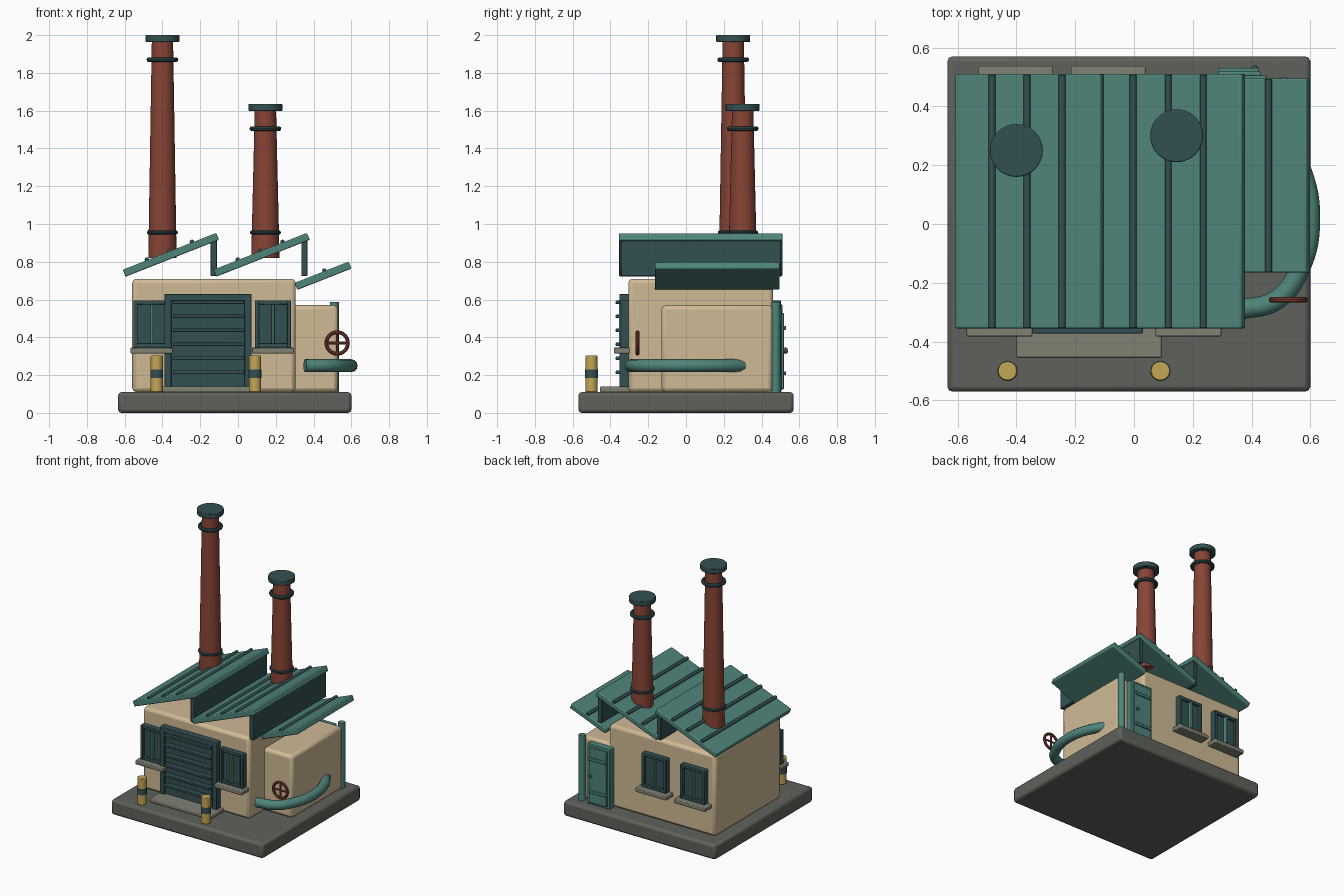
import bpy, math
from mathutils import Vector

if "Cube" in bpy.data.objects:
    bpy.data.objects.remove(bpy.data.objects["Cube"])


def material(name, rgb):
    lin = [((c / 255 + 0.055) / 1.055) ** 2.4 for c in rgb] + [1]
    m = bpy.data.materials.new(name)
    m.use_nodes = True
    m.diffuse_color = lin
    m.node_tree.nodes["Principled BSDF"].inputs["Base Color"].default_value = lin
    return m


CREAM = material("cream plaster", (208, 186, 150))
TEAL = material("teal metal", (78, 132, 122))
DARK = material("dark teal", (52, 80, 82))
BRICK = material("red brick", (136, 68, 54))
SLAB = material("dark concrete", (94, 98, 91))
STONE = material("pale concrete", (128, 130, 116))
YELLOW = material("yellow paint", (196, 166, 86))


def finish(ob, name, mat, bevel=0, segments=2):
    ob.name = name
    ob.data.materials.append(mat)
    if bevel:
        mod = ob.modifiers.new("rounded edges", 'BEVEL')
        mod.width, mod.segments = bevel, segments
    bpy.ops.object.shade_smooth_by_angle(angle=math.radians(35))
    return ob


def box(name, x, y, z, mat, bevel=0.004):
    """Box from (min, max) pairs."""
    spans = (x, y, z)
    bpy.ops.mesh.primitive_cube_add(size=1, location=[(a + b) / 2 for a, b in spans])
    ob = bpy.context.object
    ob.scale = [abs(b - a) for a, b in spans]
    bpy.ops.object.transform_apply(location=False, rotation=False, scale=True)
    return finish(ob, name, mat, bevel)


def cone(name, x, y, z0, z1, r0, r1, mat, bevel=0):
    bpy.ops.mesh.primitive_cone_add(vertices=32, radius1=r0, radius2=r1, depth=z1 - z0,
                                    location=(x, y, (z0 + z1) / 2))
    return finish(bpy.context.object, name, mat, bevel)


def ring(name, loc, radius, tube, mat, rot=(0, 0, 0)):
    bpy.ops.mesh.primitive_torus_add(major_radius=radius, minor_radius=tube, major_segments=32,
                                     minor_segments=10, location=loc, rotation=rot)
    return finish(bpy.context.object, name, mat)


# Ground slab and buildings
GROUND = 0.11
FRONT, BACK = -0.305, 0.46
box("ground_slab", (-0.635, 0.6), (-0.57, 0.57), (0, GROUND), SLAB, 0.018)
box("main_hall", (-0.56, 0.305), (FRONT, BACK), (GROUND, 0.71), CREAM, 0.022)
box("side_annex", (0.2, 0.53), (-0.13, BACK), (GROUND, 0.57), CREAM, 0.022)

# Sawtooth roof
TILT = math.radians(21.5)
THICK = 0.04


def roof_panel(name, cx, cz, length, y, rib_offsets):
    mid = (y[0] + y[1]) / 2
    panel = box(name, (-length / 2, length / 2), (y[0] - mid, y[1] - mid),
                (-THICK / 2, THICK / 2), TEAL, 0.006)
    panel.location = (cx, mid, cz)
    panel.rotation_euler.y = -TILT
    along = Vector((math.cos(TILT), 0, math.sin(TILT)))
    normal = Vector((-math.sin(TILT), 0, math.cos(TILT)))
    for d in rib_offsets:
        p = Vector((cx, mid, cz)) + along * d + normal * (THICK / 2 + 0.003)
        bpy.ops.mesh.primitive_cylinder_add(vertices=12, radius=0.012, depth=y[1] - y[0] - 0.005,
                                            location=p, rotation=(math.pi / 2, 0, 0))
        finish(bpy.context.object, name + "_rib", DARK)


ROOF_Y = (-0.355, 0.51)
for cx in (-0.355, 0.125):
    roof_panel("roof_panel", cx, 0.837, 0.532, ROOF_Y, (-0.128, 0, 0.128))
    box("roof_riser", (cx + 0.21, cx + 0.243), (-0.345, 0.5), (0.725, 0.92), DARK)
roof_panel("annex_roof", 0.45, 0.726, 0.308, (-0.165, 0.495), (0.017,))


# Chimneys
def chimney(x, y, top):
    cone("chimney_stack", x, y, 0.82, top - 0.01, 0.075, 0.056, BRICK)
    cone("chimney_cap", x, y, top - 0.036, top, 0.09, 0.09, DARK, 0.004)
    ring("chimney_collar", (x, y, top - 0.13), 0.071, 0.013, DARK)
    ring("chimney_base_ring", (x, y, 0.955), 0.071, 0.011, DARK)


chimney(-0.4, 0.25, 2)
chimney(0.145, 0.3, 1.635)


# Windows, on the front (side -1) or back (side 1)
def window(cx, wall, side, half, sill_half):
    def out(a, b):
        return (wall + side * a, wall + side * b)
    z0, z1, rim = 0.345, 0.595, 0.022
    box("window_pane", (cx - half + 0.01, cx + half - 0.01), out(-0.01, 0.022),
        (z0 + 0.01, z1 - 0.01), DARK, 0)
    for s in (-1, 1):
        edge = cx + s * half
        box("window_side", sorted((edge, edge - s * rim)), out(-0.01, 0.042), (z0, z1), DARK)
    for z in (z0, z1 - rim):
        box("window_rail", (cx - half, cx + half), out(-0.01, 0.04), (z, z + rim), DARK)
    box("window_mullion", (cx - 0.007, cx + 0.007), out(0, 0.05), (z0 + rim, z1 - rim), TEAL, 0.002)
    box("window_sill", (cx - sill_half, cx + sill_half), out(-0.01, 0.077),
        (0.315, 0.345), STONE, 0.005)


for cx in (-0.457, 0.185):
    window(cx, FRONT, -1, 0.096, 0.112)
for cx in (-0.402, -0.088):
    window(cx, BACK, 1, 0.1, 0.127)

# Roller door with frame, slats and step
box("door_step", (-0.4, 0.095), (-0.455, -0.29), (GROUND, 0.14), STONE, 0.006)
box("roller_door", (-0.36, 0.05), (-0.335, -0.29), (0.13, 0.61), DARK, 0)
for x in (-0.39, 0.035):
    box("roller_door_post", (x, x + 0.037), (-0.352, -0.29), (0.13, 0.63), DARK)
box("roller_door_lintel", (-0.39, 0.072), (-0.352, -0.29), (0.593, 0.63), DARK)
for i in range(6):
    z = 0.215 + i * 0.074
    box("roller_door_slat", (-0.345, 0.03), (-0.372, -0.33), (z - 0.009, z + 0.009), DARK)

# Back door with straps and knob
box("back_door_frame", (0.265, 0.45), (0.45, 0.505), (GROUND, 0.55), TEAL)
box("back_door", (0.285, 0.43), (0.49, 0.518), (0.125, 0.53), TEAL)
for z in (0.21, 0.45):
    box("back_door_strap", (0.285, 0.425), (0.51, 0.53), (z - 0.01, z + 0.01), TEAL)
bpy.ops.mesh.primitive_uv_sphere_add(segments=16, ring_count=8, radius=0.012, location=(0.41, 0.528, 0.325))
finish(bpy.context.object, "back_door_knob", DARK)

# Downpipe and curved side pipe
cone("downpipe", 0.51, 0.476, GROUND, 0.587, 0.024, 0.024, TEAL)
curve = bpy.data.curves.new("side_pipe", 'CURVE')
curve.dimensions = '3D'
curve.bevel_depth = 0.034
curve.bevel_resolution = 4
curve.use_fill_caps = True
path = [(0.355, -0.293), (0.485, -0.258), (0.565, -0.15), (0.599, 0.01), (0.57, 0.18), (0.49, 0.32)]
spline = curve.splines.new('BEZIER')
spline.bezier_points.add(len(path) - 1)
for point, (x, y) in zip(spline.bezier_points, path):
    point.co = (x, y, 0.25)
    point.handle_left_type = point.handle_right_type = 'AUTO'
pipe = bpy.data.objects.new("side_pipe", curve)
bpy.context.collection.objects.link(pipe)
bpy.ops.object.select_all(action='DESELECT')
pipe.select_set(True)
bpy.context.view_layer.objects.active = pipe
bpy.ops.object.convert(target='MESH')
finish(bpy.context.object, "side_pipe", TEAL)

# Valve wheel
hub = Vector((0.525, -0.257, 0.37))
ring("valve_wheel", hub, 0.057, 0.01, BRICK, (math.pi / 2, 0, 0))
for angle in (0, math.pi / 2):
    bpy.ops.mesh.primitive_cylinder_add(vertices=10, radius=0.007, depth=0.11, location=hub,
                                        rotation=(0, angle, 0))
    finish(bpy.context.object, "valve_spoke", BRICK)

# Bollards
for x in (-0.43, 0.09):
    cone("bollard", x, -0.5, GROUND, 0.303, 0.032, 0.032, YELLOW, 0.004)
    cone("bollard_band", x, -0.5, 0.185, 0.23, 0.034, 0.034, DARK)
